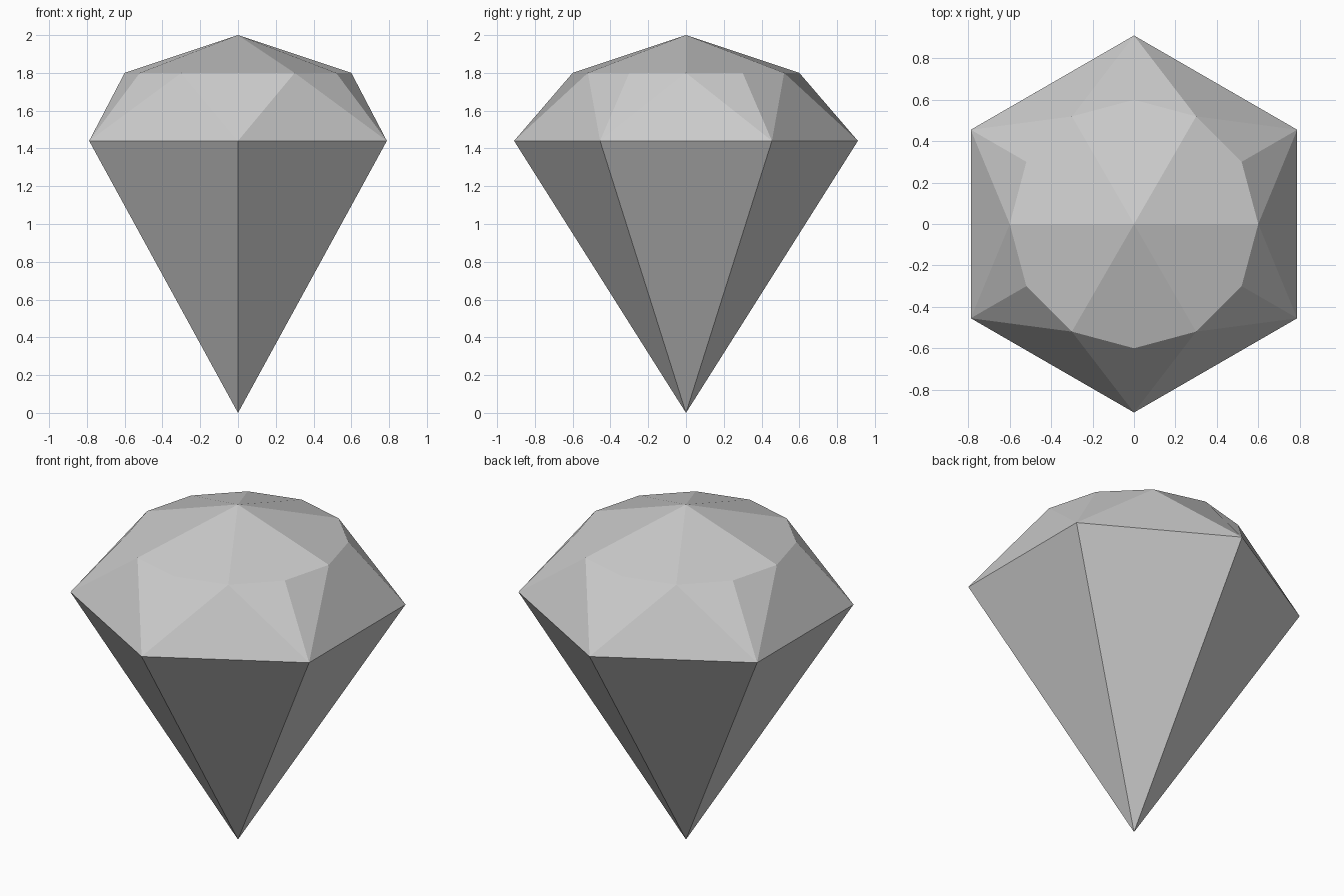
import bpy
import bmesh
from math import sin, cos, radians

# Remove the default cube
cube = bpy.data.objects.get("Cube")
if cube:
    bpy.data.objects.remove(cube, do_unlink=True)

GIRDLE_RADIUS, GIRDLE_Z = 0.91, 1.44
RIM_RADIUS, RIM_Z = 0.6, 1.8
TOP_Z = 2.0

# Single grey material
grey = bpy.data.materials.new("gem_grey")
grey.use_nodes = True
colour = (0.6, 0.6, 0.6, 1)
grey.diffuse_color = colour
grey.node_tree.nodes["Principled BSDF"].inputs["Base Color"].default_value = colour

bm = bmesh.new()


def ring(radius, z, angles):
    """Vertices on a circle, keyed by their angle in degrees."""
    return {a: bm.verts.new((radius * cos(radians(a)), radius * sin(radians(a)), z))
            for a in angles}


girdle = ring(GIRDLE_RADIUS, GIRDLE_Z, range(30, 360, 60))
rim = ring(RIM_RADIUS, RIM_Z, range(0, 360, 30))
tip = bm.verts.new((0, 0, 0))
top = bm.verts.new((0, 0, TOP_Z))

for a, corner in girdle.items():
    before, middle, after = rim[a - 30], rim[a], rim[(a + 30) % 360]
    following = girdle[(a + 60) % 360]
    # Pavilion facet below the girdle
    bm.faces.new((tip, following, corner))
    # Large triangular crown facet
    bm.faces.new((corner, following, after))
    # Kite facet at front and back, split pair elsewhere
    if a % 180 == 90:
        bm.faces.new((corner, after, middle, before))
    else:
        bm.faces.new((corner, middle, before))
        bm.faces.new((corner, after, middle))
    # Shallow kite facet up to the apex
    bm.faces.new((top, before, middle, after))

bmesh.ops.recalc_face_normals(bm, faces=bm.faces)
mesh = bpy.data.meshes.new("cut_gem")
bm.to_mesh(mesh)
bm.free()
mesh.materials.append(grey)
gem = bpy.data.objects.new("cut_gem", mesh)
bpy.context.collection.objects.link(gem)
